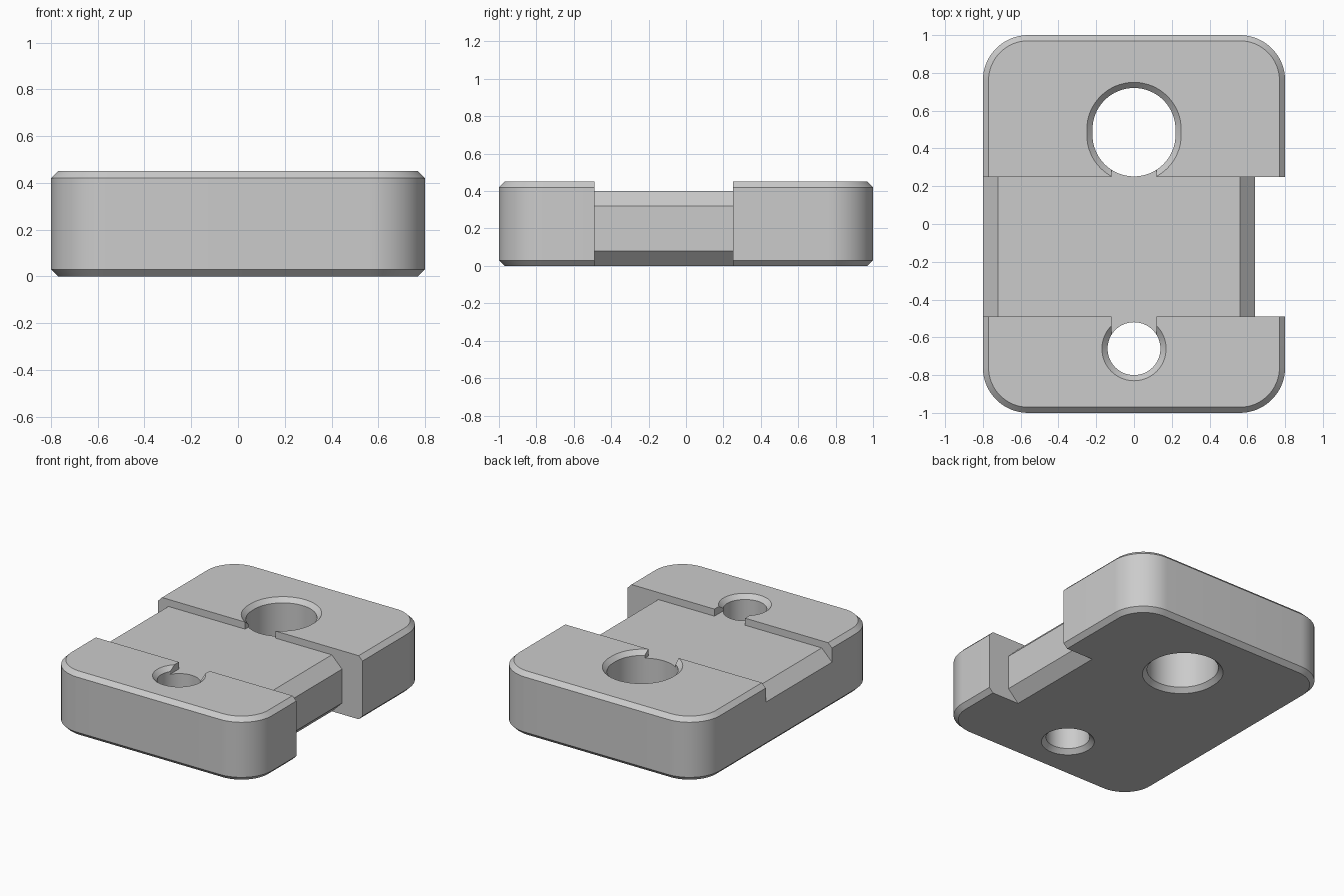
import bpy, bmesh, math

if "Cube" in bpy.data.objects:
    bpy.data.objects.remove(bpy.data.objects["Cube"], do_unlink=True)

HEIGHT, BEVEL = 0.45, 0.03
SLOT_FRONT, SLOT_BACK, FLOOR = -0.49, 0.25, 0.40


def outline(hx, hy, r, cy=0.0, steps=16):
    """Rounded rectangle; becomes a circle or slot when r reaches hx."""
    pts = []
    for q, (sx, sy) in enumerate([(1, 1), (-1, 1), (-1, -1), (1, -1)]):
        for i in range(steps + 1):
            a = (q + i / steps) * math.pi / 2
            pts.append((sx * (hx - r) + r * math.cos(a),
                        cy + sy * (hy - r) + r * math.sin(a)))
    return pts


def loft(name, rings):
    """Solid through matching closed rings of 3D points, capped at both ends."""
    bm = bmesh.new()
    loops = [[bm.verts.new(p) for p in ring] for ring in rings]
    n = len(loops[0])
    for a, b in zip(loops, loops[1:]):
        for i in range(n):
            j = (i + 1) % n
            bm.faces.new((a[i], a[j], b[j], b[i]))
    bm.faces.new(loops[0][::-1])
    bm.faces.new(loops[-1])
    bmesh.ops.remove_doubles(bm, verts=bm.verts, dist=1e-5)
    bmesh.ops.recalc_face_normals(bm, faces=bm.faces)
    mesh = bpy.data.meshes.new(name)
    bm.to_mesh(mesh)
    bm.free()
    obj = bpy.data.objects.new(name, mesh)
    bpy.context.collection.objects.link(obj)
    return obj


def layered(name, hx, hy, r, cy, layers):
    """Stack of outlines, each grown by an offset at its own height."""
    return loft(name, [[(x, y, z) for x, y in outline(hx + d, hy + d, r + d, cy)]
                       for z, d in layers])


def along_y(name, profile, y0, y1):
    return loft(name, [[(x, y, z) for x, z in profile] for y in (y0, y1)])


def cut(target, cutter):
    cutter.hide_render = True
    mod = target.modifiers.new("cut", "BOOLEAN")
    mod.operation, mod.solver, mod.object = "DIFFERENCE", "EXACT", cutter
    bpy.context.view_layer.objects.active = target
    bpy.ops.object.modifier_apply(modifier=mod.name)
    bpy.data.objects.remove(cutter, do_unlink=True)


# Rounded block with chamfered rims
body = layered("clamp_block", 0.8, 1.0, 0.24, 0.0,
               [(0, -BEVEL), (BEVEL, 0), (HEIGHT - BEVEL, 0), (HEIGHT, -BEVEL)])

# Waist: lowered top, chamfered edges and a recess on the left side
waist = [(-0.9, 0.22), (-0.72, FLOOR), (0.56, FLOOR), (0.64, 0.32),
         (0.64, 0.08), (0.46, -0.1), (1, -0.1), (1, 0.6), (-0.9, 0.6)]
cut(body, along_y("waist_cutter", waist, SLOT_FRONT, SLOT_BACK))

# Shallow channel opening both holes towards the waist
channel = [(-0.12, FLOOR), (0.12, FLOOR), (0.12, 0.6), (-0.12, 0.6)]
cut(body, along_y("channel_cutter", channel, -0.6, 0.35))

# Countersunk holes: a large slightly long one and a small round one
flare = BEVEL + 0.02
hole_layers = [(-0.02, flare), (BEVEL, 0), (HEIGHT - BEVEL, 0), (HEIGHT + 0.02, flare)]
for name, hx, hy, cy in [("large_hole_cutter", 0.22, 0.234, 0.486),
                         ("small_hole_cutter", 0.14, 0.14, -0.66)]:
    cut(body, layered(name, hx, hy, hx, cy, hole_layers))

# Material
gray = bpy.data.materials.new("light_gray")
gray.use_nodes = True
color = (0.6, 0.6, 0.6, 1)
gray.diffuse_color = color
gray.node_tree.nodes["Principled BSDF"].inputs["Base Color"].default_value = color
body.data.materials.clear()
body.data.materials.append(gray)
for poly in body.data.polygons:
    poly.material_index = 0

# Smooth round walls, crisp edges
bpy.ops.object.select_all(action="DESELECT")
body.select_set(True)
bpy.context.view_layer.objects.active = body
bpy.ops.object.shade_smooth_by_angle(angle=math.radians(25))
